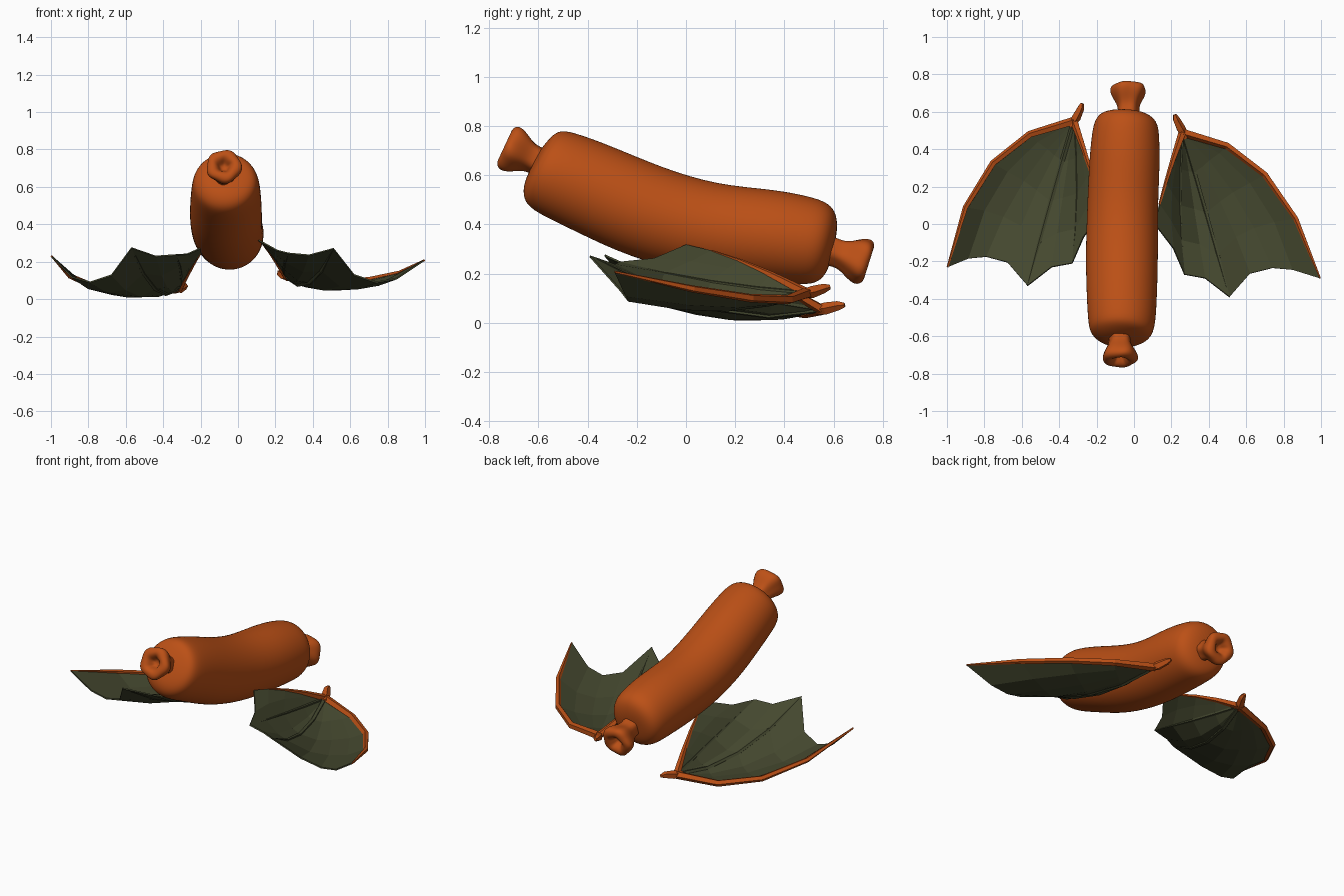
import bpy, bmesh, math
from mathutils import Vector

if "Cube" in bpy.data.objects:
    bpy.data.objects.remove(bpy.data.objects["Cube"])


def material(name, rgb):
    m = bpy.data.materials.new(name)
    m.diffuse_color = (*rgb, 1)
    m.use_nodes = True
    m.node_tree.nodes["Principled BSDF"].inputs["Base Color"].default_value = m.diffuse_color
    return m


ORANGE = material("orange_skin", (0.50, 0.08, 0.008))
GREEN = material("dark_membrane", (0.058, 0.064, 0.028))


def finish(name, bm, mat, smooth):
    bmesh.ops.recalc_face_normals(bm, faces=bm.faces)
    me = bpy.data.meshes.new(name)
    bm.to_mesh(me)
    bm.free()
    me.materials.append(mat)
    for p in me.polygons:
        p.use_smooth = smooth
    ob = bpy.data.objects.new(name, me)
    bpy.context.collection.objects.link(ob)
    return ob


def loft(name, stations, sides, mat, smooth=False, axis=None, wrinkle=0.0):
    """Skin circular rings (centre, radius) strung along a path."""
    bm = bmesh.new()
    pts = [Vector(s[:3]) for s in stations]
    rings = []
    for i, p in enumerate(pts):
        t = axis or (pts[min(i + 1, len(pts) - 1)] - pts[max(i - 1, 0)]).normalized()
        u = t.cross(Vector((0, 0, 1))).normalized()
        v = u.cross(t)
        ring = []
        for k in range(sides):
            a = math.tau * k / sides
            r = stations[i][3] * (1 + wrinkle * math.cos(5 * a + 0.6 * i))
            ring.append(bm.verts.new(p + r * (u * math.cos(a) + v * math.sin(a))))
        rings.append(ring)
    for a, b in zip(rings, rings[1:]):
        for k in range(sides):
            j = (k + 1) % sides
            bm.faces.new((a[k], a[j], b[j], b[k]))
    bm.faces.new(rings[0])
    bm.faces.new(rings[-1])
    ob = finish(name, bm, mat, smooth)
    if smooth:
        ob.modifiers.new("smooth", 'SUBSURF').levels = 2
        ob.modifiers["smooth"].render_levels = 2
    return ob


# Sagging sausage body
loft("body", [
    (-.07, -.620, .652, .05), (-.07, -.612, .648, .11), (-.07, -.59, .636, .162),
    (-.065, -.54, .614, .182), (-.065, -.375, .545, .19), (-.065, -.17, .45, .196),
    (-.062, .09, .375, .190), (-.05, .335, .355, .191), (-.045, .48, .335, .182),
    (-.04, .55, .322, .170), (-.035, .59, .315, .130), (-.035, .603, .312, .05),
], 24, ORANGE, True)

# Twisted casing ends with a puckered hollow
KNOT = [(-.03, .06), (.0, .058), (.04, .057), (.085, .085), (.12, .098), (.145, .09),
        (.155, .06), (.14, .035), (.10, .02)]
for name, base, axis in (("front_knot", (-.075, -.60, .657), (0, -.9, .42)),
                         ("back_knot", (-.03, .60, .288), (0, .95, -.3))):
    d = Vector(axis).normalized()
    loft(name, [(*(Vector(base) + d * t), r) for t, r in KNOT], 20, ORANGE, True, d, .07)

# Wing rays fanning from the wrist: (middle point, trailing-edge point)
WRIST = Vector((.26, .49, .12))
RAYS = [
    ((.17, .22, .25), (.11, .0, .315)),
    ((.20, .17, .22), (.21, -.13, .26)),
    ((.245, .10, .165), (.27, -.27, .245)),
    ((.32, .08, .10), (.38, -.29, .235)),
    ((.385, .06, .09), (.51, -.39, .27)),
    ((.46, .12, .05), (.62, -.265, .13)),
    ((.53, .17, .05), (.74, -.235, .09)),
    ((.62, .22, .065), (.85, -.245, .11)),
    ((.70, .265, .10), (.995, -.29, .207)),
]


def ray_point(ray, s):
    mid, end = Vector(ray[0]), Vector(ray[1])
    return (WRIST * (2 * (s - .5) * (s - 1)) + mid * (4 * s * (1 - s))
            + end * (2 * s * (s - .5)))


def place(p, left):
    """The left wing is mirrored, and dips a little lower and further back."""
    x, y, z = p
    if not left:
        return Vector((x, y, z))
    return Vector((-x - .06 * (1 - x ** 6), y + .06,
                   z - .075 * (y + .39) + .03 * x ** 3))


STEPS = [.25, .5, .75, 1]
for side in ("right", "left"):
    left = side == "left"

    # Membrane
    bm = bmesh.new()
    hub = bm.verts.new(place(WRIST, left))
    cols = [[hub] + [bm.verts.new(place(ray_point(r, s), left)) for s in STEPS] for r in RAYS]
    for a, b in zip(cols, cols[1:]):
        bm.faces.new((hub, a[1], b[1]))
        for i in range(1, len(STEPS)):
            bm.faces.new((a[i], a[i + 1], b[i + 1], b[i]))
    wing = finish(side + "_wing_membrane", bm, GREEN, False)
    mod = wing.modifiers.new("thickness", 'SOLIDIFY')
    mod.thickness, mod.offset = .008, 0

    # Bones along the rays
    def bone(name, ray, steps, radii, mat):
        path = [place(ray_point(ray, s), left) for s in steps]
        loft(f"{side}_{name}", [(*p, r) for p, r in zip(path, radii)], 5, mat)

    bone("leading_edge", RAYS[8], [0] + STEPS, [.024, .02, .018, .015, .005], ORANGE)
    bone("inner_edge", RAYS[0], [0] + STEPS[:3], [.022, .015, .01, .006], ORANGE)
    bone("long_finger", RAYS[4], [0] + STEPS, [.014, .014, .013, .011, .004], GREEN)
    bone("short_finger", RAYS[2], [0] + STEPS, [.01, .01, .009, .007, .003], GREEN)

    # Thumb claw
    claw = [((.28, .46, .115), .018), ((.25, .51, .125), .026),
            ((.225, .56, .14), .02), ((.218, .585, .145), .01)]
    loft(side + "_thumb", [(*place(p, left), r) for p, r in claw], 5, ORANGE)
